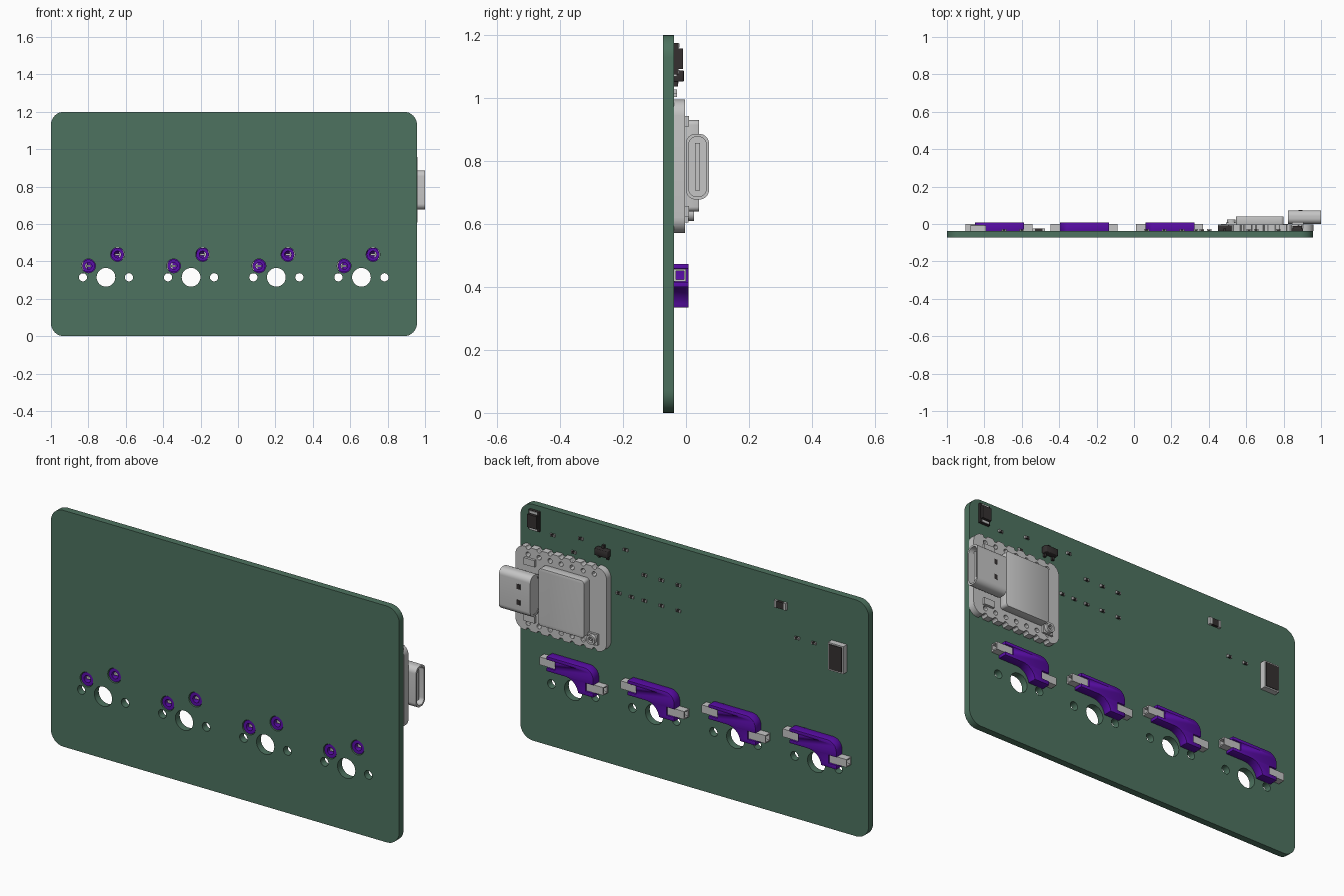
import bpy
from math import sin, cos, pi, radians
from mathutils import Matrix

cube = bpy.data.objects.get("Cube")
if cube:
    bpy.data.objects.remove(cube, do_unlink=True)


def material(name, r, g, b):
    m = bpy.data.materials.new(name)
    m.use_nodes = True
    m.diffuse_color = (r, g, b, 1)
    m.node_tree.nodes["Principled BSDF"].inputs["Base Color"].default_value = (r, g, b, 1)
    return m


GREEN = material("board green", 0.075, 0.17, 0.115)
PURPLE = material("socket purple", 0.105, 0.004, 0.40)
GREY = material("light metal grey", 0.56, 0.56, 0.56)
DARK = material("dark chip", 0.035, 0.03, 0.03)
parts = []

# Profile planes: "y" draws in x-z, "x" draws in y-z
AXES = {
    "y": Matrix(((1, 0, 0), (0, 0, -1), (0, 1, 0))).to_4x4(),
    "x": Matrix(((0, 0, 1), (1, 0, 0), (0, 1, 0))).to_4x4(),
}


def arc(cx, cz, r, a0, a1, n=8):
    angles = [radians(a0 + (a1 - a0) * i / n) for i in range(n + 1)]
    return [(cx + r * cos(a), cz + r * sin(a)) for a in angles]


def circle(cx, cz, r, n=32):
    return arc(cx, cz, r, 0, 360, n)[:-1]


def round_rect(u0, u1, v0, v1, r):
    return (arc(u1 - r, v1 - r, r, 0, 90) + arc(u0 + r, v1 - r, r, 90, 180)
            + arc(u0 + r, v0 + r, r, 180, 270) + arc(u1 - r, v0 + r, r, 270, 360))


def rect(u0, u1, v0, v1):
    return [(u0, v0), (u1, v0), (u1, v1), (u0, v1)]


def prism(name, loops, lo, hi, mat, axis="y", bevel=0):
    """Extrude a filled outline (later loops are holes) from lo to hi along an axis."""
    curve = bpy.data.curves.new(name, "CURVE")
    curve.dimensions = "2D"
    curve.fill_mode = "BOTH"
    curve.extrude = (hi - lo) / 2
    for loop in loops:
        spline = curve.splines.new("POLY")
        spline.points.add(len(loop) - 1)
        for point, (u, v) in zip(spline.points, loop):
            point.co = (u, v, 0, 1)
        spline.use_cyclic_u = True
    temp = bpy.data.objects.new(name + "_outline", curve)
    bpy.context.collection.objects.link(temp)
    graph = bpy.context.evaluated_depsgraph_get()
    mesh = bpy.data.meshes.new_from_object(temp.evaluated_get(graph))
    bpy.data.objects.remove(temp, do_unlink=True)
    mid = (lo + hi) / 2
    mesh.transform(AXES[axis])
    mesh.transform(Matrix.Translation((mid, 0, 0) if axis == "x" else (0, mid, 0)))
    mesh.materials.clear()
    mesh.materials.append(mat)
    obj = bpy.data.objects.new(name, mesh)
    bpy.context.collection.objects.link(obj)
    parts.append(obj)
    if bevel:
        weld = obj.modifiers.new("weld", "WELD")
        weld.merge_threshold = 0.0001
        mod = obj.modifiers.new("bevel", "BEVEL")
        mod.width = bevel
        mod.segments = 2
        mod.limit_method = "ANGLE"
        mod.angle_limit = radians(50)
    return obj


def box(name, x, z, w, h, lo, hi, mat, bevel=0):
    return prism(name, [rect(x - w / 2, x + w / 2, z - h / 2, z + h / 2)], lo, hi, mat, "y", bevel)


FRONT, BACK = -0.073, -0.038
SOCKET_X = [-0.706, -0.251, 0.205, 0.66]
SOCKET_Z = 0.315
PIN_OFFSETS = [(-0.093, 0.061), (0.062, 0.122)]

# Circuit board with key switch holes
holes = []
for x in SOCKET_X:
    holes.append(circle(x, SOCKET_Z, 0.05))
    holes += [circle(x + s * 0.123, SOCKET_Z, 0.022, 20) for s in (-1, 1)]
    holes += [circle(x + dx, SOCKET_Z + dz, 0.037, 28) for dx, dz in PIN_OFFSETS]
prism("circuit_board", [round_rect(-1, 0.957, 0, 1.2, 0.07)] + holes, FRONT, BACK, GREEN)


# Key switch sockets
def socket(cx, number):
    tag = f"_{number}"
    (lx, lz), (rx, rz) = PIN_OFFSETS
    slot = 0.021
    outline = [(-0.144, 0.02)] + arc(0.015, 0.01, 0.075, 172, 90, 10)
    outline += [(0.118, 0.085), (0.118, rz - slot), (0.07, rz - slot), (0.07, rz + slot)]
    outline += [(0.118, rz + slot), (0.118, 0.158)]
    outline += arc(-0.094, 0.108, 0.05, 90, 180)
    outline += [(-0.144, lz + slot), (-0.1, lz + slot), (-0.1, lz - slot), (-0.144, lz - slot)]
    prism("socket_body" + tag, [[(cx + u, SOCKET_Z + v) for u, v in outline]],
          BACK, 0.008, PURPLE, "y", 0.005)
    for side, (dx, dz), a, b in (("right", (lx, lz), -0.195, -0.1), ("left", (rx, rz), 0.07, 0.164)):
        x, z = cx + dx, SOCKET_Z + dz
        prism(f"socket_post_{side}" + tag, [circle(x, z, 0.034, 28), circle(x, z, 0.018, 20)],
              -0.068, BACK + 0.002, PURPLE)
        box(f"socket_pin_{side}" + tag, x, z, 0.026, 0.012, -0.055, BACK + 0.002, GREY)
        # Folded metal contact, open at its outer end
        prism(f"contact_{side}" + tag,
              [rect(BACK, 0, z - 0.02, z + 0.02), rect(BACK + 0.006, -0.006, z - 0.014, z + 0.014)],
              cx + a, cx + b, GREY, "x")


for i, x in enumerate(SOCKET_X):
    socket(x, i + 1)

# Controller module with notched edges and pin holes
MX, MZ, HW, HH, R = 0.704, 0.783, 0.256, 0.212, 0.05
pins = [(i - 3) * 0.062 for i in range(7)]
half = arc(HW - R, HH - R, R, 0, 90)
for p in reversed(pins):
    half += arc(p, HH, 0.013, 0, -180, 6)
half += arc(R - HW, HH - R, R, 90, 180)
outline = half + [(-u, -v) for u, v in half]
pin_holes = [circle(MX + p, MZ + s * 0.175, 0.012, 12) for p in pins for s in (-1, 1)]
prism("module_board", [[(MX + u, MZ + v) for u, v in outline]] + pin_holes, BACK, -0.003, GREY)
prism("module_shield", [round_rect(0.545, 0.80, 0.64, 0.93, 0.015)], -0.004, 0.041, GREY, "y", 0.01)
for s, name in ((1, "upper"), (-1, "lower")):
    box(f"module_button_{name}", 0.875, MZ + s * 0.143, 0.06, 0.034, -0.004, 0.01, GREY)
prism("antenna_socket_base", [rect(0.492, 0.55, 0.605, 0.66)], -0.004, 0.008, GREY)
prism("antenna_socket_ring", [circle(0.52, 0.633, 0.024, 20), circle(0.52, 0.633, 0.014, 20)],
      0.007, 0.025, GREY)
prism("antenna_socket_pin", [circle(0.52, 0.633, 0.006, 12)], 0.007, 0.022, GREY)

# Cable port on the module
shell = round_rect(0, 0.073, 0.678, 0.886, 0.03)
prism("port_shell", [shell, round_rect(0.009, 0.064, 0.687, 0.877, 0.024)], 0.824, 1.0, GREY, "x")
prism("port_back", [round_rect(0.004, 0.069, 0.682, 0.882, 0.026)], 0.826, 0.85, GREY, "x")
prism("port_tongue", [rect(0.029, 0.044, 0.706, 0.858)], 0.84, 0.985, GREY, "x")
for s in (-1, 1):
    box("port_latch_slot", 0.89, MZ + s * 0.04, 0.02, 0.026, 0.07, 0.0738, DARK)

# Status light
box("light_base", 0.873, 1.125, 0.06, 0.10, BACK, -0.024, DARK)
box("light_body", 0.873, 1.125, 0.052, 0.066, -0.025, -0.01, DARK)
for s in (-1, 1):
    box("light_terminal", 0.873, 1.125 + s * 0.042, 0.04, 0.012, -0.025, -0.021, GREY)

# Small transistor package with legs
box("transistor_body", 0.485, 1.07, 0.074, 0.036, BACK, -0.007, DARK, 0.004)
for dx, s in ((-0.024, -1), (0.024, -1), (0, 1)):
    box("transistor_leg", 0.485 + dx, 1.07 + s * 0.022, 0.012, 0.024, BACK, -0.025, DARK)


# Two-ended chip components
def chip(name, x, z, w, h, top):
    box(name + "_body", x, z, w * 0.6, h * 0.94, BACK, top - 0.001, DARK)
    for s in (-1, 1):
        box(name + "_end", x + s * w * 0.4, z, w * 0.2, h, BACK, top, GREY)


chip("large_resistor", -0.51, 1.065, 0.066, 0.036, -0.024)
small = [(0.772, 1.075), (0.615, 1.10), (0.654, 1.02), (0.363, 1.11), (0.402, 0.88),
         (0.33, 0.88), (-0.60, 0.92), (-0.695, 0.92)]
small += [(x, z) for x in (0.257, 0.162, 0.067) for z in (0.88, 1.01)]
for x, z in small:
    chip("small_capacitor", x, z, 0.025, 0.013, -0.028)

# Power diode
box("diode_case", -0.835, 0.89, 0.086, 0.14, BACK, -0.008, GREY)
box("diode_top", -0.835, 0.89, 0.072, 0.126, -0.009, -0.005, DARK)

# Smooth round walls, keep hard edges crisp
bpy.ops.object.select_all(action="DESELECT")
for obj in parts:
    obj.select_set(True)
bpy.context.view_layer.objects.active = parts[0]
bpy.ops.object.shade_smooth_by_angle(angle=radians(30))
